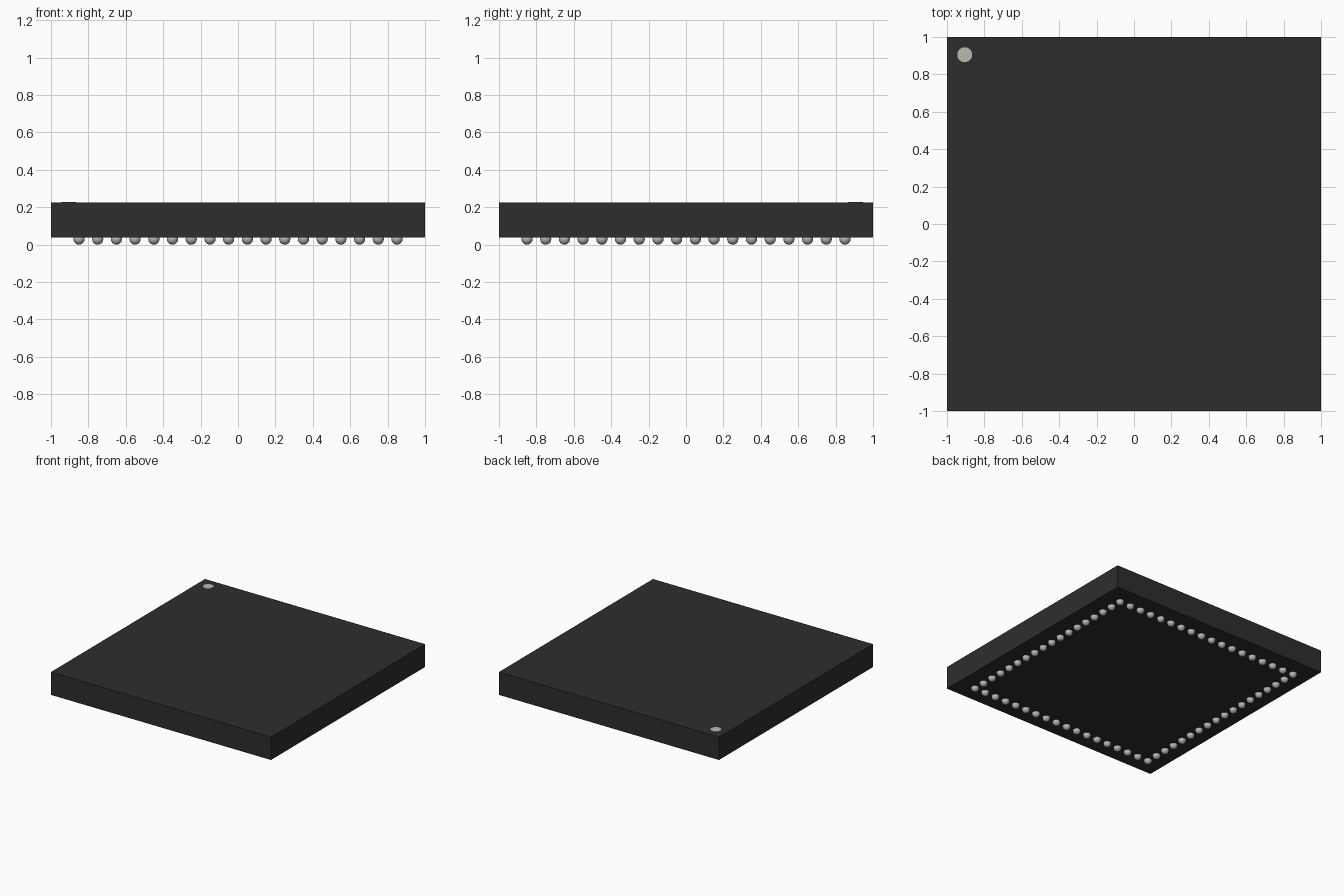
import bpy
import bmesh
from mathutils import Matrix

cube = bpy.data.objects.get("Cube")
if cube:
    bpy.data.objects.remove(cube, do_unlink=True)


def material(name, rgb):
    mat = bpy.data.materials.new(name)
    mat.use_nodes = True
    color = (*rgb, 1.0)
    mat.diffuse_color = color
    mat.node_tree.nodes["Principled BSDF"].inputs["Base Color"].default_value = color
    return mat


def finish(bm, name, mat, smooth=False):
    mesh = bpy.data.meshes.new(name)
    for face in bm.faces:
        face.smooth = smooth
    bm.to_mesh(mesh)
    bm.free()
    mesh.materials.append(mat)
    obj = bpy.data.objects.new(name, mesh)
    bpy.context.collection.objects.link(obj)
    return obj


black = material("black epoxy", (0.027, 0.027, 0.027))
silver = material("solder grey", (0.48, 0.47, 0.42))
marker = material("marker grey", (0.50, 0.49, 0.43))

BOTTOM, TOP = 0.037, 0.225
RADIUS, PITCH, COUNT = 0.03, 0.1, 18

# Square package body
bm = bmesh.new()
bmesh.ops.create_cube(bm, size=1.0, matrix=Matrix.Translation((0, 0, (BOTTOM + TOP) / 2))
                      @ Matrix.Diagonal((2, 2, TOP - BOTTOM, 1)))
finish(bm, "package_body", black)

# Thin round orientation mark in the back right corner
bm = bmesh.new()
bmesh.ops.create_cone(bm, cap_ends=True, segments=32, radius1=0.04, radius2=0.04, depth=0.004,
                      matrix=Matrix.Translation((-0.905, 0.905, TOP)))
finish(bm, "corner_mark", marker)

# Single ring of solder balls under the body
bm = bmesh.new()
start = -PITCH * (COUNT - 1) / 2
for i in range(COUNT):
    for j in range(COUNT):
        if i in (0, COUNT - 1) or j in (0, COUNT - 1):
            place = Matrix.Translation((start + i * PITCH, start + j * PITCH, RADIUS))
            bmesh.ops.create_uvsphere(bm, u_segments=20, v_segments=12, radius=RADIUS, matrix=place)
finish(bm, "solder_balls", silver, smooth=True)
